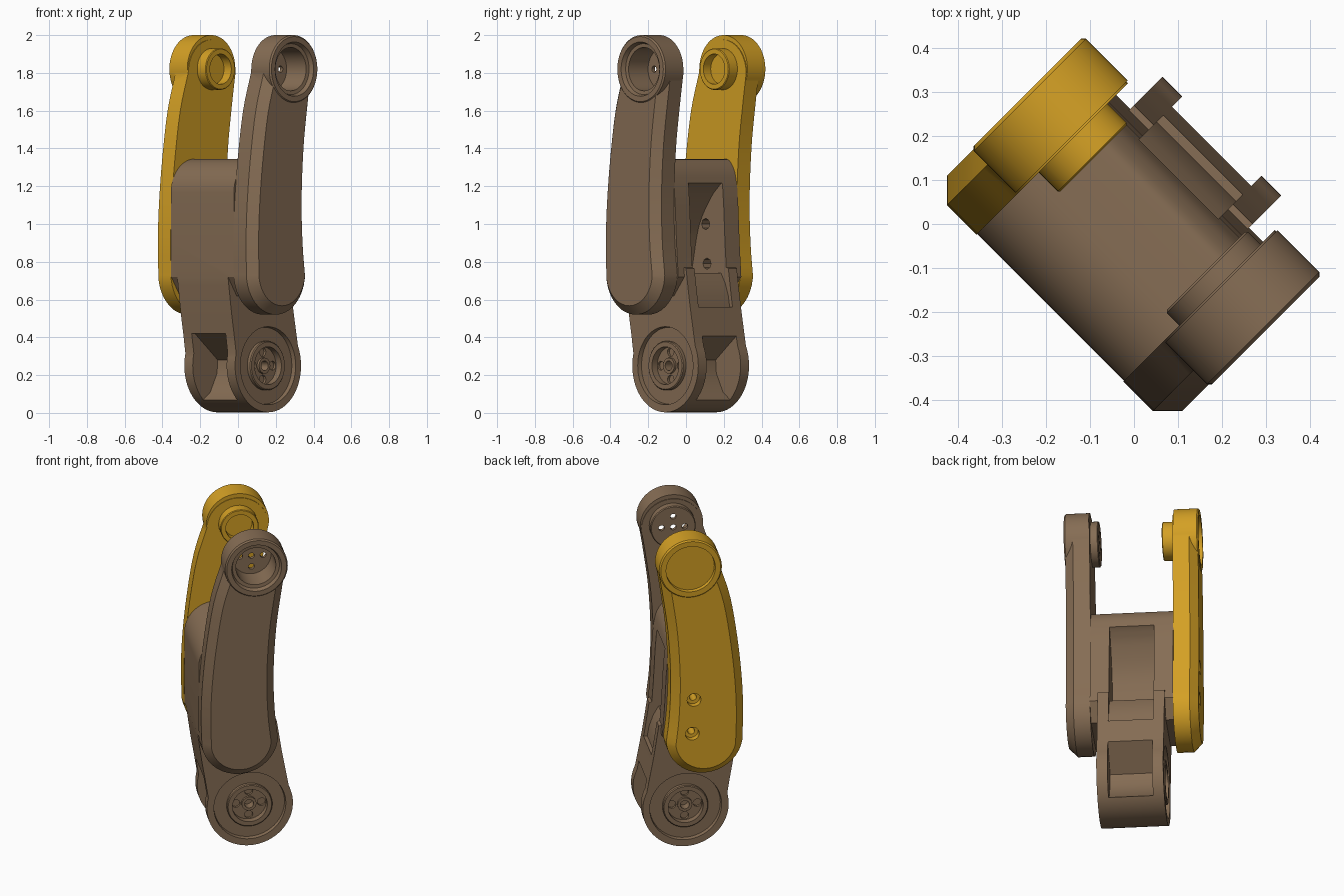
import bpy, bmesh, math
from mathutils import Matrix, Vector

if "Cube" in bpy.data.objects:
    bpy.data.objects.remove(bpy.data.objects["Cube"])

# Local frame: first axis runs along the joints, second across the arm, z up.
# Everything is turned 45 degrees about z at the end.
TURN = Matrix.Rotation(math.radians(-45), 4, 'Z')


def material(name, rgb):
    m = bpy.data.materials.new(name)
    m.diffuse_color = (*rgb, 1)
    m.use_nodes = True
    m.node_tree.nodes["Principled BSDF"].inputs["Base Color"].default_value = m.diffuse_color
    return m


BROWN = material("brown", (0.238, 0.153, 0.089))
YELLOW = material("golden_yellow", (0.658, 0.352, 0.018))


def loft(name, rings):
    """Solid from equal-length rings of 3D points, capped at both ends."""
    bm = bmesh.new()
    vs = [[bm.verts.new(p) for p in r] for r in rings]
    n = len(rings[0])
    for r0, r1 in zip(vs, vs[1:]):
        for i in range(n):
            j = (i + 1) % n
            bm.faces.new((r0[i], r0[j], r1[j], r1[i]))
    bm.faces.new(vs[0][::-1])
    bm.faces.new(vs[-1])
    bmesh.ops.recalc_face_normals(bm, faces=bm.faces)
    me = bpy.data.meshes.new(name)
    bm.to_mesh(me)
    bm.free()
    ob = bpy.data.objects.new(name, me)
    bpy.context.collection.objects.link(ob)
    return ob


def prism(name, pts, a0, a1):
    return loft(name, [[(a, b, z) for b, z in pts] for a in (a0, a1)])


def lathe(name, prof, b, z, n=48):
    """Stack of circles (a, radius) along the joint axis."""
    ang = [2 * math.pi * i / n for i in range(n)]
    return loft(name, [[(a, b + r * math.cos(t), z + r * math.sin(t)) for t in ang]
                       for a, r in prof])


def combine(ob, other, op):
    m = ob.modifiers.new("bool", 'BOOLEAN')
    m.operation, m.object, m.solver = op, other, 'EXACT'
    bpy.ops.object.select_all(action='DESELECT')
    bpy.context.view_layer.objects.active = ob
    ob.select_set(True)
    bpy.ops.object.modifier_apply(modifier=m.name)
    bpy.data.objects.remove(other)


def add(ob, other):
    combine(ob, other, 'UNION')


def cut(ob, other):
    combine(ob, other, 'DIFFERENCE')


def finish(ob, mat):
    ob.data.transform(TURN)
    ob.data.materials.clear()
    ob.data.materials.append(mat)
    for p in ob.data.polygons:
        p.material_index = 0
    bpy.ops.object.select_all(action='DESELECT')
    bpy.context.view_layer.objects.active = ob
    ob.select_set(True)
    bpy.ops.object.shade_smooth_by_angle(angle=math.radians(28))


def arc(cb, cz, r, d0, d1, n):
    return [(cb + r * math.cos(math.radians(d0 + (d1 - d0) * i / n)),
             cz + r * math.sin(math.radians(d0 + (d1 - d0) * i / n))) for i in range(n + 1)]


def spline(pts, n=4):
    """Catmull-Rom through the points."""
    v = [Vector(p) for p in pts]
    v = [2 * v[0] - v[1]] + v + [2 * v[-1] - v[-2]]
    out = []
    for p0, p1, p2, p3 in zip(v, v[1:], v[2:], v[3:]):
        for k in range(n):
            t = k / n
            out.append(tuple(0.5 * (2 * p1 + (p2 - p0) * t + (2 * p0 - 5 * p1 + 4 * p2 - p3) * t * t
                                    + (3 * p1 - p0 - 3 * p2 + p3) * t ** 3)))
    return out + [tuple(v[-2])]


HB, HZ = 0.04, 1.82        # upper joint centre
LB, LZ = 0.035, 0.25       # lower joint centre


def side_plate(name, s):
    """Curved arm plate with chamfered outer edge and a round head."""
    back = spline([(-0.138, 1.80), (-0.197, 1.6), (-0.238, 1.34), (-0.262, 1.1),
                   (-0.27, 0.9), (-0.266, 0.73)])
    front = spline([(0.171, 0.73), (0.153, 0.9), (0.146, 1.13), (0.16, 1.4),
                    (0.188, 1.62), (0.216, 1.80)])
    outline = back + arc(-0.048, 0.74, 0.22, 188, 352, 18) + front + arc(0.039, 1.80, 0.176, 8, 172, 14)
    n = len(outline)
    inset = []
    for i, (b, z) in enumerate(outline):
        p, q = outline[i - 1], outline[(i + 1) % n]
        nrm = Vector((q[1] - p[1], p[0] - q[0])).normalized()
        inset.append((b - 0.047 * nrm.x, z - 0.047 * nrm.y))
    rings = [(0.235, outline), (0.33, outline), (0.377, inset)]
    ob = loft(name, [[(s * a, b, z) for b, z in pts] for a, pts in rings])
    add(ob, lathe("head", [(s * 0.24, 0.18), (s * 0.374, 0.18), (s * 0.382, 0.172)], HB, HZ, 64))
    return ob


# Brown side plate: short wide boss, deep cup, bolt holes through its floor
plate = side_plate("brown_side_plate", 1)
add(plate, lathe("boss", [(0.19, 0.125), (0.195, 0.13), (0.25, 0.13)], HB, HZ))
cut(plate, lathe("cup", [(0.212, 0.112), (0.355, 0.115), (0.357, 0.135), (0.40, 0.15)], HB, HZ))
cut(plate, lathe("hole", [(0.1, 0.017), (0.35, 0.017)], HB, HZ, 16))
for k in range(4):
    t = k * math.pi / 2
    cut(plate, lathe("hole", [(0.1, 0.017), (0.35, 0.017)],
                     HB + 0.067 * math.cos(t), HZ + 0.067 * math.sin(t), 16))
finish(plate, BROWN)

# Yellow side plate: narrow hollow boss, shallow dish, two countersunk bolt holes
BOLTS = [(0.02, 1.0), (0.03, 0.79)]
plate = side_plate("yellow_side_plate", -1)
add(plate, lathe("boss", [(-0.25, 0.11), (-0.174, 0.11), (-0.17, 0.106)], HB, HZ))
cut(plate, lathe("bore", [(-0.225, 0.08), (-0.1, 0.08)], HB, HZ))
cut(plate, lathe("dish", [(-0.45, 0.145), (-0.355, 0.14)], HB, HZ))
for b, z in BOLTS:
    cut(plate, lathe("bolt_hole", [(-0.45, 0.04), (-0.34, 0.04), (-0.339, 0.02), (-0.2, 0.02)], b, z, 20))
finish(plate, YELLOW)

# Central body between the plates
body_outline = ([(0.10, 0.62), (0.178, 0.72), (0.165, 0.9), (0.155, 1.1)] +
                spline([(0.147, 1.2), (0.128, 1.28), (0.09, 1.335), (0.05, 1.345)]) +
                [(-0.07, 1.345)] + arc(-0.087, 1.165, 0.18, 90, 180, 12) +
                [(-0.267, 0.9), (-0.265, 0.72), (-0.2, 0.62)])
link = prism("main_link", body_outline, -0.236, 0.236)

# Lower link narrowing upwards from the round end
lower = ([(0.15, 0.78)] + spline([(0.19, 0.765), (0.218, 0.58), (0.245, 0.43)])
         + arc(LB, LZ, 0.247, 25, -195, 44)
         + spline([(-0.22, 0.42), (-0.24, 0.54), (-0.265, 0.72)]) + [(-0.267, 0.9), (-0.2, 0.95)])
add(link, prism("lower_link", lower, -0.19, 0.19))

# Rear pocket of the body with a curved steep back wall and a stepped floor
cut(link, prism("pocket", [(0.4, 1.24), (0.155, 1.225)] +
                spline([(0.13, 1.21), (0.06, 1.14), (-0.03, 0.99), (-0.08, 0.77)]) +
                [(-0.08, 0.74), (0.135, 0.74), (0.165, 0.69), (0.19, 0.62), (0.20, 0.56),
                 (0.4, 0.56)], -0.127, 0.127))
# Front and rear pockets at the round end: sloped roof, floor running out to the rim
half = [(0.4, 0.43), (0.23, 0.42), (0.06, 0.28), (0.065, 0.21),
        (0.115, 0.11), (0.18, 0.06), (0.4, 0.03)]
for s in (-1, 1):
    cut(link, prism("pocket", [(LB + s * b, z) for b, z in half], -0.127, 0.127))
for b, z in BOLTS:
    cut(link, lathe("bolt_hole", [(-0.3, 0.03), (-0.1, 0.03)], b, z, 8))

# Hubs on both cheeks: dished ring, raised collar, slotted centre
for s in (-1, 1):
    cut(link, lathe("dish", [(s * 0.165, 0.203), (s * 0.25, 0.215)], LB, LZ, 64))
    add(link, lathe("collar", [(s * 0.155, 0.13), (s * 0.185, 0.13), (s * 0.19, 0.125)], LB, LZ))
    cut(link, lathe("bore", [(s * 0.15, 0.1), (s * 0.25, 0.1)], LB, LZ))
    add(link, lathe("centre_boss", [(s * 0.14, 0.042), (s * 0.165, 0.042)], LB, LZ, 24))
    cut(link, lathe("centre_hole", [(s * 0.11, 0.026), (s * 0.25, 0.026)], LB, LZ, 16))
    for k in range(4):
        t = k * math.pi / 2
        cut(link, lathe("slot", [(s * 0.135, 0.024), (s * 0.25, 0.024)],
                        LB + 0.073 * math.cos(t), LZ + 0.073 * math.sin(t), 12))
finish(link, BROWN)
